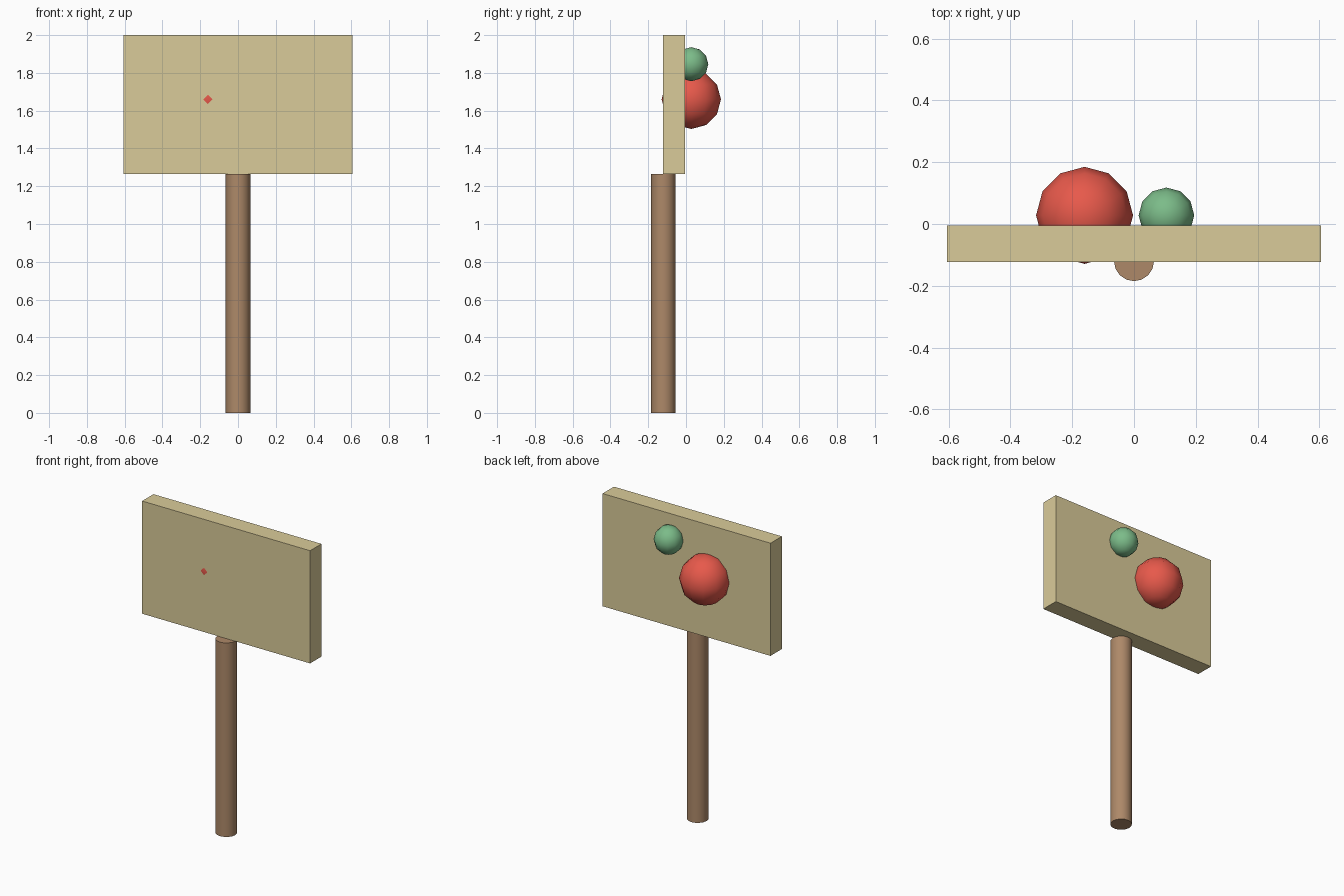
import bpy
import math

if "Cube" in bpy.data.objects:
    bpy.data.objects.remove(bpy.data.objects["Cube"])


def colour(obj, name, rgb):
    mat = bpy.data.materials.new(name)
    mat.diffuse_color = (*rgb, 1)
    mat.use_nodes = True
    mat.node_tree.nodes["Principled BSDF"].inputs["Base Color"].default_value = mat.diffuse_color
    obj.data.materials.append(mat)


def ball(name, location, radius, rgb):
    bpy.ops.mesh.primitive_uv_sphere_add(segments=12, ring_count=6, radius=radius, location=location)
    obj = bpy.context.object
    obj.name = name
    bpy.ops.object.shade_smooth()
    colour(obj, name + "_paint", rgb)


# Post, standing on the ground just under the board's front edge
bpy.ops.mesh.primitive_cylinder_add(vertices=16, radius=0.065, depth=1.265, location=(0, -0.12, 0.6325))
post = bpy.context.object
post.name = "post"
bpy.ops.object.shade_smooth_by_angle(angle=math.radians(40))
colour(post, "post_wood", (0.42, 0.25, 0.14))

# Sign board
bpy.ops.mesh.primitive_cube_add(size=1, location=(0, -0.064, 1.6325))
board = bpy.context.object
board.name = "board"
board.scale = (1.212, 0.117, 0.735)
bpy.ops.object.transform_apply(location=False, rotation=False, scale=True)
colour(board, "board_wood", (0.70, 0.60, 0.32))

# Balls embedded in the back face; the red one just pokes through the front
ball("red_ball", (-0.16, 0.028, 1.66), 0.157, (0.80, 0.10, 0.07))
ball("green_ball", (0.105, 0.028, 1.846), 0.09, (0.20, 0.50, 0.25))
